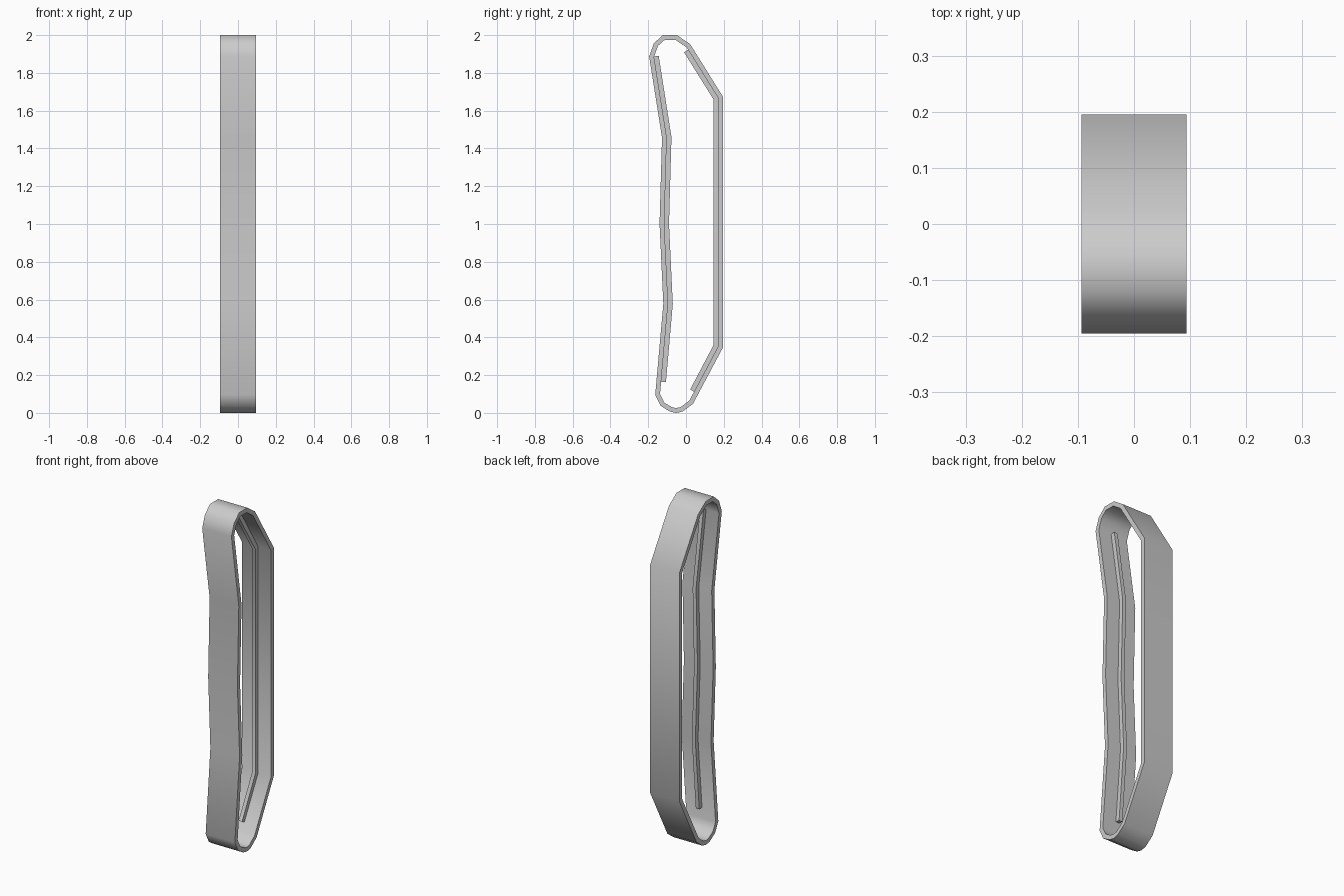
import bpy, bmesh, math
from mathutils import Vector

if "Cube" in bpy.data.objects:
    bpy.data.objects.remove(bpy.data.objects["Cube"])

HALF_W = 0.094     # belt half width
T = 0.025          # belt thickness
RIB_HALF = 0.011   # guide rib half width


def offset(pts, d, closed):
    """Mitred offset of a clockwise (y, z) path towards the inside."""
    n, out = len(pts), []
    for i, p in enumerate(pts):
        p = Vector(p)
        normals = []
        for a, b in ((i - 1, i), (i, i + 1)):
            if closed or (a >= 0 and b < n):
                e = (Vector(pts[b % n]) - Vector(pts[a % n])).normalized()
                normals.append(Vector((e.y, -e.x)))
        m = sum(normals, Vector((0, 0))).normalized()
        out.append(p + m * d / m.dot(normals[0]))
    return out


def strip(name, pts, d0, d1, half, closed):
    """Sweep a rectangular section along the path."""
    bm = bmesh.new()
    rings = []
    for o, i in zip(offset(pts, d0, closed), offset(pts, d1, closed)):
        rings.append([bm.verts.new((x, p.x, p.y)) for x, p in
                      ((-half, o), (half, o), (half, i), (-half, i))])
    n = len(rings)
    for k in range(n if closed else n - 1):
        a, b = rings[k], rings[(k + 1) % n]
        for j in range(4):
            bm.faces.new((a[j], a[(j + 1) % 4], b[(j + 1) % 4], b[j]))
    if not closed:
        bm.faces.new(rings[0])
        bm.faces.new(rings[-1])
    bmesh.ops.recalc_face_normals(bm, faces=bm.faces)
    me = bpy.data.meshes.new(name)
    bm.to_mesh(me)
    bm.free()
    ob = bpy.data.objects.new(name, me)
    bpy.context.collection.objects.link(ob)
    bpy.ops.object.select_all(action='DESELECT')
    ob.select_set(True)
    bpy.context.view_layer.objects.active = ob
    bpy.ops.object.shade_smooth_by_angle(angle=math.radians(50))
    return ob


# Outer outline of the belt, clockwise in (y, z)
back_run = [(0.195, 1.675), (0.195, 0.345)]
front_run = [(-0.12, 0.578), (-0.14, 1.0), (-0.127, 1.457)]
outline = ([(-0.122, 2.0), (-0.048, 2.0), (0.022, 1.952)] + back_run +
           [(0.037, 0.048), (-0.018, 0.007), (-0.052, 0.0), (-0.085, 0.007),
            (-0.134, 0.037), (-0.163, 0.095)] + front_run +
           [(-0.195, 1.887), (-0.17, 1.957)])
strip("belt", outline, 0, T, HALF_W, True)

# Raised centre ribs on the inside of the long runs
strip("back_guide_rib", [(0.032, 1.936)] + back_run + [(0.066, 0.1)],
      T - 0.003, 2 * T, RIB_HALF, False)
strip("front_guide_rib", [(-0.156, 0.167)] + front_run + [(-0.194, 1.883)],
      T - 0.003, 2 * T, RIB_HALF, False)
